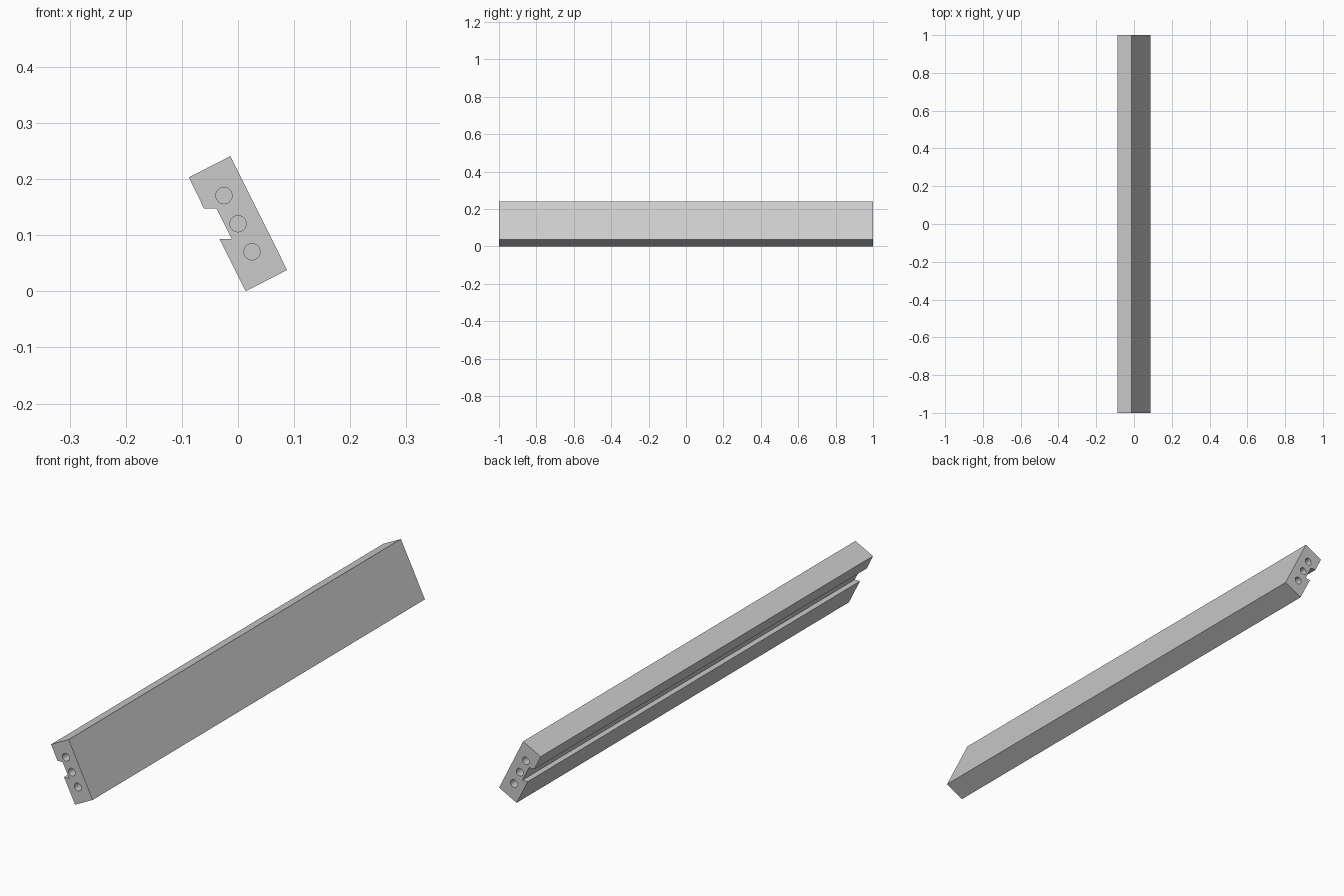
import bpy
import bmesh
from mathutils import Matrix, Vector

cube = bpy.data.objects.get("Cube")
if cube:
    bpy.data.objects.remove(cube, do_unlink=True)

HALF = 1.0           # half the bar length
HOLE_R = 0.0145
HOLE_DEPTH = 0.1

grey = bpy.data.materials.new("plain grey")
grey.use_nodes = True
colour = (0.6, 0.6, 0.6, 1)
grey.diffuse_color = colour
grey.node_tree.nodes["Principled BSDF"].inputs["Base Color"].default_value = colour


def add_object(name, bm):
    bmesh.ops.recalc_face_normals(bm, faces=bm.faces)
    mesh = bpy.data.meshes.new(name)
    bm.to_mesh(mesh)
    bm.free()
    mesh.materials.append(grey)
    obj = bpy.data.objects.new(name, mesh)
    bpy.context.collection.objects.link(obj)
    return obj


# Tilted bar profile with a slot along its left edge, extruded along y
profile = [(0.0135, 0), (0.0875, 0.038), (-0.0135, 0.241), (-0.0875, 0.203),
           (-0.0607, 0.148), (-0.0384, 0.148), (-0.011, 0.093), (-0.033, 0.093)]
bm = bmesh.new()
face = bm.faces.new([bm.verts.new((x, -HALF, z)) for x, z in profile])
new = bmesh.ops.extrude_face_region(bm, geom=[face])["geom"]
bmesh.ops.translate(bm, vec=Vector((0, 2 * HALF, 0)),
                    verts=[v for v in new if isinstance(v, bmesh.types.BMVert)])
bar = add_object("slotted_bar", bm)

# Three blind dowel holes in each end
bm = bmesh.new()
for end in (-HALF, HALF):
    for step in (-1, 0, 1):
        place = (Matrix.Translation((0.025 * step, end, 0.1205 - 0.05 * step))
                 @ Matrix.Rotation(1.570796, 4, 'X'))
        bmesh.ops.create_cone(bm, cap_ends=True, segments=32, radius1=HOLE_R,
                              radius2=HOLE_R, depth=2 * HOLE_DEPTH, matrix=place)
cutter = add_object("dowel_hole_cutter", bm)
cutter.hide_render = True
cutter.display_type = 'WIRE'

# Cut the holes and apply
cut = bar.modifiers.new("dowel_holes", 'BOOLEAN')
cut.operation = 'DIFFERENCE'
cut.solver = 'EXACT'
cut.object = cutter
bpy.context.view_layer.objects.active = bar
bar.select_set(True)
bpy.ops.object.modifier_apply(modifier=cut.name)
bpy.data.objects.remove(cutter, do_unlink=True)
bpy.ops.object.shade_smooth_by_angle()
